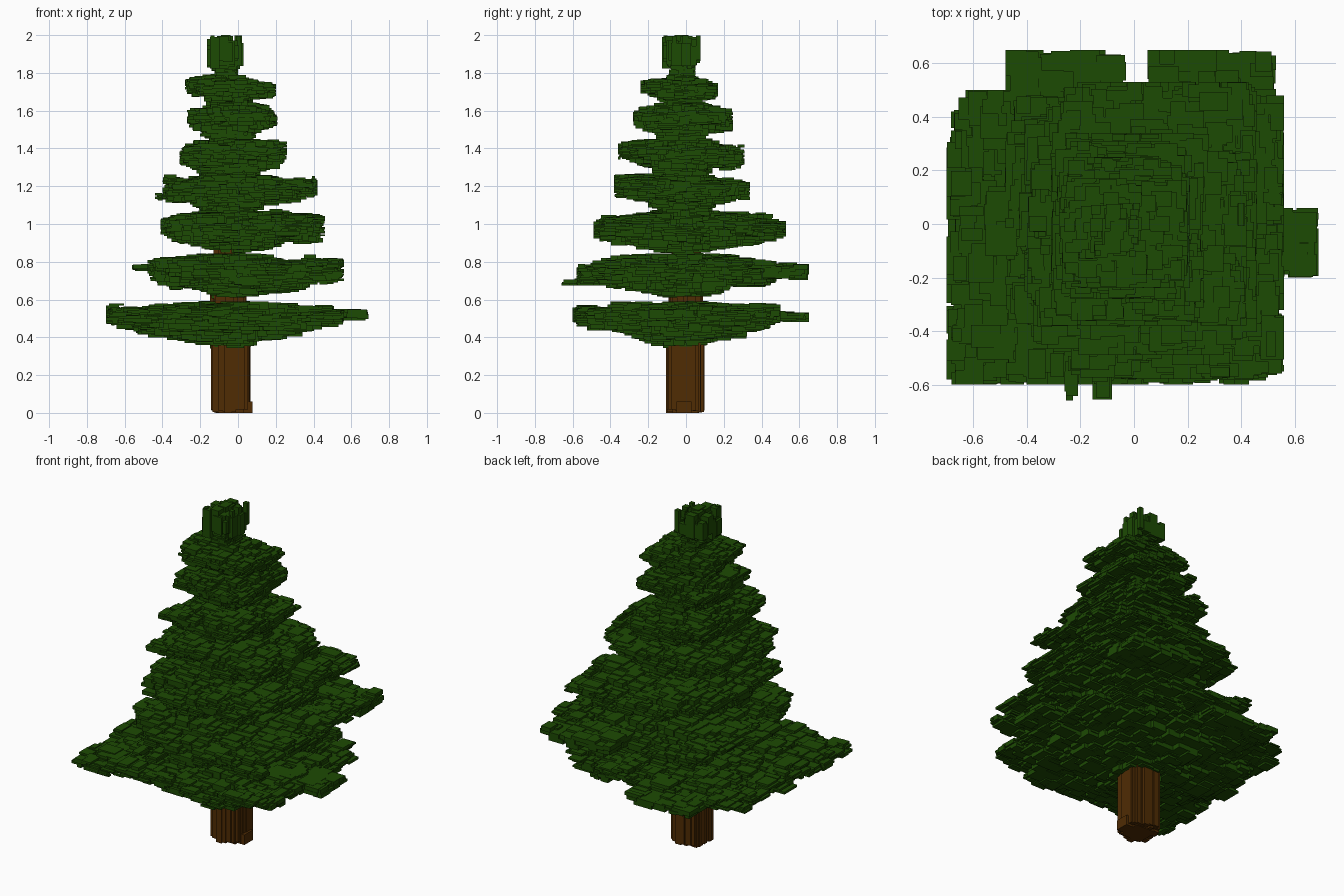
import bpy, bmesh, math, random
from mathutils import Vector, noise

if "Cube" in bpy.data.objects:
    bpy.data.objects.remove(bpy.data.objects["Cube"])

random.seed(7)
R = random.uniform


def material(name, rgb):
    m = bpy.data.materials.new(name)
    m.diffuse_color = (*rgb, 1)
    m.use_nodes = True
    m.node_tree.nodes["Principled BSDF"].inputs["Base Color"].default_value = m.diffuse_color
    return m


GREEN = material("needle green", (0.012, 0.069, 0.001))
BROWN = material("bark brown", (0.080, 0.025, 0.001))


def box(bm, x0, x1, y0, y1, z0, z1):
    v = [bm.verts.new((x, y, z)) for z in (z0, z1)
         for x, y in ((x0, y0), (x1, y0), (x1, y1), (x0, y1))]
    for f in ((3, 2, 1, 0), (4, 5, 6, 7), (0, 1, 5, 4), (1, 2, 6, 5), (2, 3, 7, 6), (3, 0, 4, 7)):
        bm.faces.new([v[i] for i in f])


def finish(bm, name, mat):
    me = bpy.data.meshes.new(name)
    bm.to_mesh(me)
    bm.free()
    me.materials.append(mat)
    ob = bpy.data.objects.new(name, me)
    bpy.context.collection.objects.link(ob)
    return ob


def split(x0, x1, y0, y1, size):
    """Randomly divide a rectangle into small patches."""
    w, d = x1 - x0, y1 - y0
    if max(w, d) < size * R(0.8, 1.9):
        return [(x0, x1, y0, y1)]
    t = R(0.35, 0.65)
    if w > d:
        m = x0 + w * t
        return split(x0, m, y0, y1, size) + split(m, x1, y0, y1, size)
    m = y0 + d * t
    return split(x0, x1, y0, m, size) + split(x0, x1, m, y1, size)


def clamp(v, a, b):
    return max(a, min(b, v))


def foliage(bm, rect, zs, diag, size, slabs=3, rim=0.055, rag=0.03):
    """Square bough layer: thick at the trunk, thin wavy ragged rim."""
    x0, x1, y0, y1 = rect
    z_mid, z_edge, z_top, z_rim = zs
    cx, cy = -0.05, -0.02
    for a, b, c, d in split(*rect, size):
        mx, my = (a + b) / 2, (c + d) / 2
        if diag:
            lim = diag[(0 if my > 0 else 3) if mx > 0 else (2 if my > 0 else 1)]
            if abs(mx) + abs(my) > lim - 0.05 + R(-0.04, 0.03):
                continue
        u = (mx - cx) / ((x1 if mx > cx else x0) - cx)
        v = (my - cy) / ((y1 if my > cy else y0) - cy)
        s = clamp(0.5 * max(u, v) + 0.5 * math.hypot(u, v), 0, 1)
        # wavy rim height between z_edge and z_rim, calmer at the corners
        th = min(rim, z_rim - z_edge)
        wave = clamp(0.5 + 1.2 * noise.noise(Vector((mx * 5, my * 5, z_mid * 9))) + R(-0.15, 0.15), 0, 1)
        wave = wave + (0.5 - wave) * min(u, v) * 0.5
        low = z_edge + (z_rim - th - z_edge) * wave
        f = clamp(s * 1.15 - 0.12, 0, 1)
        lo = z_mid + (low - z_mid) * f + R(0, 0.02)
        hi = z_top + (low + th - z_top) * f ** 1.3 - R(0, 0.02)
        h = max(hi - lo, 0.024) / slabs
        for k in range(slabs):
            e = [R(-0.006, 0.03) for _ in range(4)]
            g = [R(0, rag) if R(0, 1) < 0.7 else 0 for _ in range(4)]
            xa, xb = max(a - e[0], x0 + g[0]), min(b + e[1], x1 - g[1])
            ya, yb = max(c - e[2], y0 + g[2]), min(d + e[3], y1 - g[3])
            if xb - xa > 0.004 and yb - ya > 0.004:
                box(bm, xa, xb, ya, yb, lo + k * h, lo + (k + 1) * h)


# Bough layers: bounds, heights (centre underside, rim underside, top, rim top), corner reach
tiers = [
    ((-0.70, 0.56, -0.60, 0.50), (0.34, 0.44, 0.595, 0.59), (0.90, 1.36, 1.12, 1.08)),
    ((-0.48, 0.56, -0.58, 0.48), (0.60, 0.67, 0.85, 0.835), (1.26, 0.80, 0.90, 1.20)),
    ((-0.41, 0.46, -0.49, 0.53), (0.84, 0.90, 1.09, 1.065), (1.06, 0.70, 0.78, 0.85)),
    ((-0.40, 0.42, -0.38, 0.34), (1.08, 1.10, 1.28, 1.265), (0.60, 0.72, 0.60, 0.84)),
    ((-0.31, 0.26, -0.36, 0.31), (1.26, 1.29, 1.47, 1.455), (0.48, 0.64, 0.56, 0.60)),
    ((-0.27, 0.21, -0.28, 0.25), (1.45, 1.48, 1.66, 1.64), (0.42, 0.50, 0.48, 0.47)),
    ((-0.28, 0.20, -0.24, 0.17), (1.64, 1.66, 1.80, 1.78), (0.34, 0.47, 0.42, 0.38)),
]
# Longer boughs reaching beyond the layer: layer number, bounds, z range
lobes = [
    (0, (0.48, 0.69, -0.20, 0.06), 0.49, 0.55),
    (0, (-0.48, -0.03, 0.42, 0.65), 0.48, 0.54),
    (1, (0.05, 0.53, 0.40, 0.65), 0.69, 0.80),
    (1, (-0.26, -0.21, -0.66, -0.50), 0.66, 0.70),
    (1, (-0.16, -0.08, -0.66, -0.50), 0.67, 0.71),
    (1, (-0.56, -0.44, -0.12, 0.14), 0.75, 0.79),
    (3, (-0.44, -0.36, -0.10, 0.12), 1.12, 1.15),
]
for i, (rect, zs, diag) in enumerate(tiers):
    bm = bmesh.new()
    foliage(bm, rect, zs, diag, 0.056 - 0.003 * i, rag=0.035 if i < 4 else 0.025)
    for n, lr, z0, z1 in lobes:
        if n == i:
            foliage(bm, lr, (z0, z0, z1, z1), None, 0.07, 2, 0.07, 0.02)
    # short inner needles joining this layer to the one below
    if i > 2:
        w = 0.18 - 0.02 * (i - 3)
        z = zs[0]
        foliage(bm, (-0.06 - w, -0.04 + w, -0.02 - w, -0.02 + w),
                (z - 0.06, z, z + 0.08, z + 0.08), None, 0.045, 3, 0.06)
    finish(bm, f"bough_layer_{i + 1}", GREEN)

# Crown tuft of upright needles with a narrow neck
bm = bmesh.new()
for k in range(60):
    w = R(0.01, 0.028)
    x, y = R(-0.165 + w, 0.03 - w), R(-0.135 + w, 0.08 - w)
    box(bm, x - w, x + w, y - w, y + w, R(1.82, 1.89), R(1.92, 2.0))
foliage(bm, (-0.14, 0.0, -0.09, 0.05), (1.74, 1.76, 1.86, 1.86), None, 0.04)
box(bm, -0.12, -0.02, -0.08, 0.02, 1.80, 1.97)
box(bm, -0.09, -0.04, -0.06, 0.01, 1.90, 2.0)
finish(bm, "crown_tuft", GREEN)

# Trunk of upright bark slats, tapering and leaning slightly
bm = bmesh.new()
levels = [(0.0, 0.45, -0.035, -0.005, 0.099), (0.40, 0.72, -0.05, 0.0, 0.088),
          (0.70, 1.02, -0.062, 0.0, 0.072), (1.0, 1.4, -0.06, -0.01, 0.055),
          (1.38, 1.82, -0.065, -0.02, 0.032)]
for z0, z1, cx, cy, r in levels:
    q = r * 0.68
    box(bm, cx - q, cx + q, cy - q, cy + q, z0, z1)
    for k in range(28):
        a = k * math.tau / 28 + R(-0.06, 0.06)
        rr = r * R(0.80, 0.98)
        x, y, w = cx + rr * math.cos(a), cy + rr * math.sin(a), r * R(0.10, 0.2)
        box(bm, x - w, x + w, y - w, y + w, z0 + R(0, 0.02), z1 - R(0, 0.06))
# Root flare on one side
box(bm, 0.0, 0.078, -0.05, 0.03, 0.0, 0.06)
finish(bm, "trunk", BROWN)
